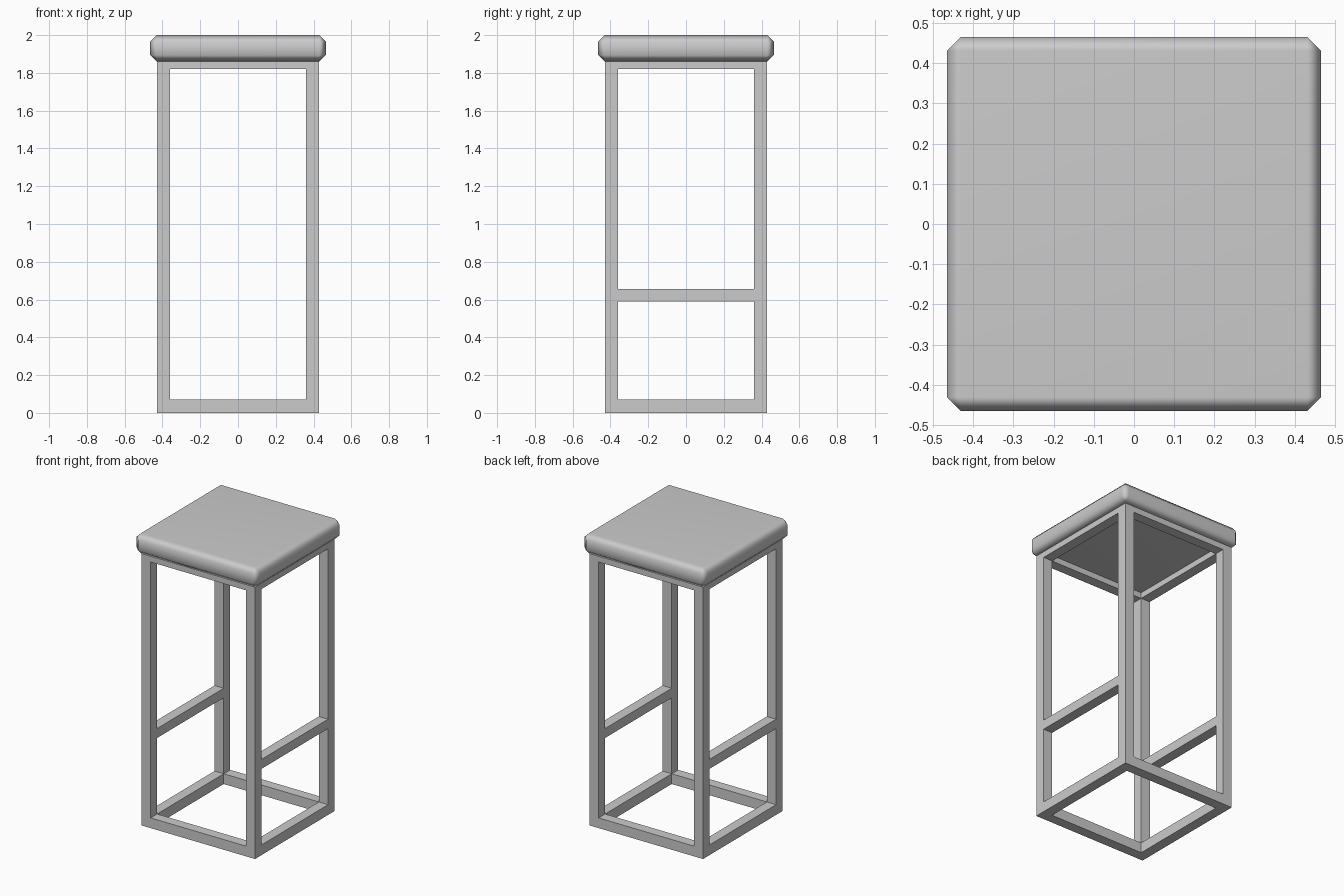
import bpy

if "Cube" in bpy.data.objects:
    bpy.data.objects.remove(bpy.data.objects["Cube"], do_unlink=True)

# Single grey finish
grey = bpy.data.materials.new("plain_grey")
grey.use_nodes = True
colour = (0.6, 0.6, 0.6, 1)
grey.diffuse_color = colour
grey.node_tree.nodes["Principled BSDF"].inputs["Base Color"].default_value = colour


def box(name, low, high):
    """Axis-aligned box between two corners."""
    centre = [(a + b) / 2 for a, b in zip(low, high)]
    bpy.ops.mesh.primitive_cube_add(size=1, location=centre)
    obj = bpy.context.object
    obj.name = name
    obj.scale = [b - a for a, b in zip(low, high)]
    bpy.ops.object.transform_apply(location=False, rotation=False, scale=True)
    obj.data.materials.append(grey)
    return obj


OUTER, BAR = 0.43, 0.07
INNER = OUTER - BAR
SEAT_BOTTOM, SEAT_HALF = 1.86, 0.465
RAIL_TOP = 1.82


def span(sign):
    """Low and high limits of a bar on one side of the frame."""
    return sorted((sign * INNER, sign * OUTER))


# Four square legs
for sx, side in ((-1, "right"), (1, "left")):
    for sy, end in ((-1, "front"), (1, "back")):
        (x0, x1), (y0, y1) = span(sx), span(sy)
        box(f"{end}_{side}_leg", (x0, y0, 0), (x1, y1, SEAT_BOTTOM))

# Floor rails and seat rails on all four sides
for level, z0, z1 in (("floor", 0, BAR), ("seat", RAIL_TOP, SEAT_BOTTOM)):
    for sign, side, end in ((-1, "right", "front"), (1, "left", "back")):
        a, b = span(sign)
        box(f"{end}_{level}_rail", (-INNER, a, z0), (INNER, b, z1))
        box(f"{side}_{level}_rail", (a, -INNER, z0), (b, INNER, z1))

# Footrests on the two sides
for sign, side in ((-1, "right"), (1, "left")):
    a, b = span(sign)
    box(f"{side}_footrest", (a, -INNER, 0.59), (b, INNER, 0.655))

# Padded seat with softened chamfers
seat = box("seat", (-SEAT_HALF, -SEAT_HALF, SEAT_BOTTOM), (SEAT_HALF, SEAT_HALF, 2))
bevel = seat.modifiers.new("chamfer", "BEVEL")
bevel.width = 0.034
bevel.segments = 1
for face in seat.data.polygons:
    face.use_smooth = True
seat.modifiers.new("soft_shading", "WEIGHTED_NORMAL")
